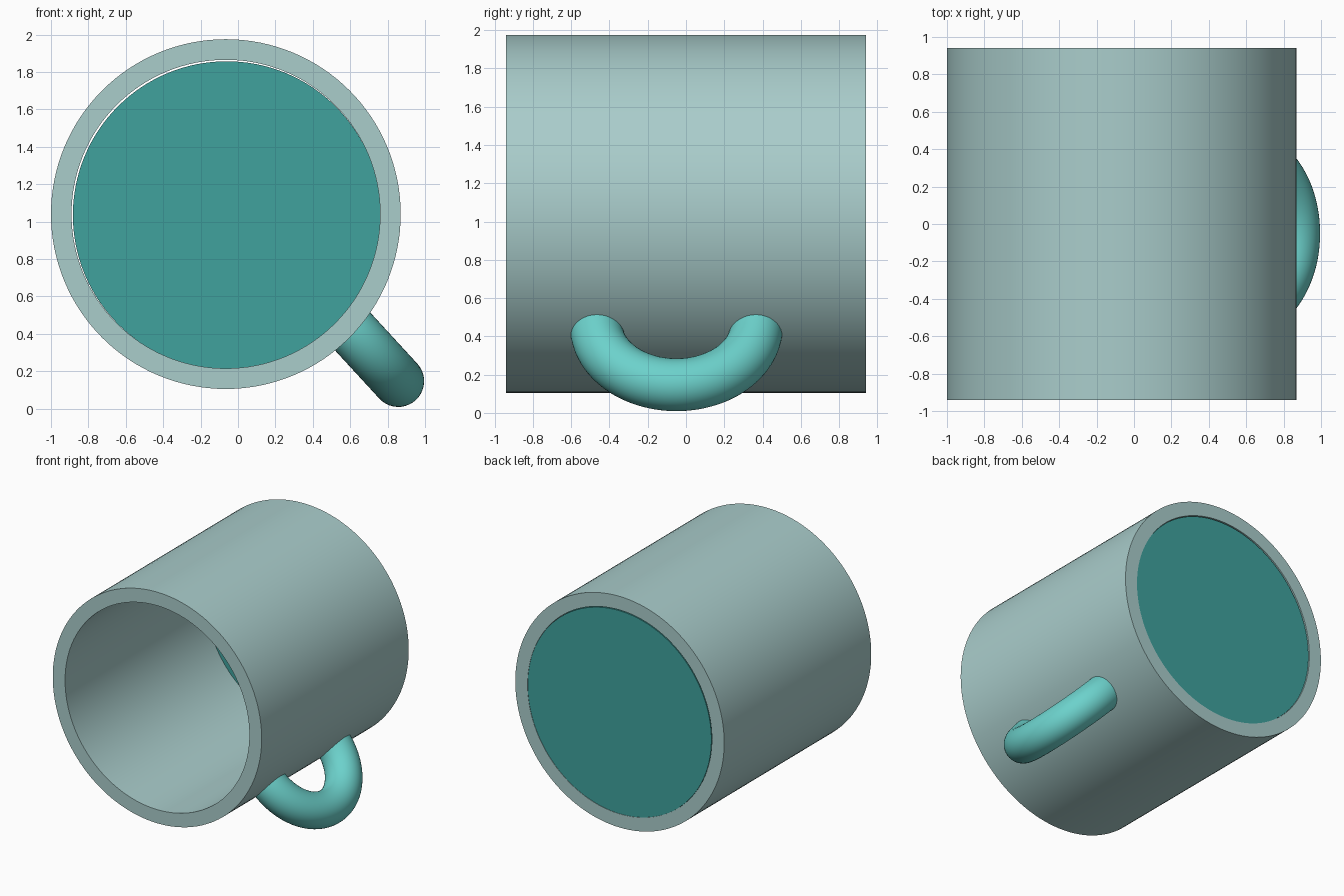
import bpy, bmesh, math
from mathutils import Vector, Matrix

if "Cube" in bpy.data.objects:
    bpy.data.objects.remove(bpy.data.objects["Cube"])


def finish(bm, name, color):
    bmesh.ops.remove_doubles(bm, verts=bm.verts, dist=1e-5)
    bmesh.ops.recalc_face_normals(bm, faces=bm.faces)
    mesh = bpy.data.meshes.new(name)
    bm.to_mesh(mesh)
    bm.free()
    ob = bpy.data.objects.new(name, mesh)
    bpy.context.collection.objects.link(ob)
    mat = bpy.data.materials.new(name + "_color")
    mat.diffuse_color = (*color, 1)
    mat.use_nodes = True
    mat.node_tree.nodes["Principled BSDF"].inputs["Base Color"].default_value = mat.diffuse_color
    mesh.materials.append(mat)
    bpy.ops.object.select_all(action='DESELECT')
    ob.select_set(True)
    bpy.context.view_layer.objects.active = ob
    bpy.ops.object.shade_smooth_by_angle(angle=math.radians(35))
    return ob


def lathe_y(name, profile, center, color, steps=128):
    """Spin a closed (radius, y) profile around the y axis."""
    bm = bmesh.new()
    vs = [bm.verts.new((r, y, 0)) for r, y in profile]
    es = [bm.edges.new((vs[i], vs[(i + 1) % len(vs)])) for i in range(len(vs))]
    bmesh.ops.spin(bm, geom=vs + es, cent=(0, 0, 0), axis=(0, 1, 0),
                   angle=math.tau, steps=steps)
    ob = finish(bm, name, color)
    ob.location = center
    return ob


# Mug wall: thick open tube lying along y
lathe_y("mug_wall", [(0.935, -0.94), (0.935, 0.94), (0.825, 0.94), (0.825, -0.94)],
        (-0.065, 0, 1.04), (0.40, 0.61, 0.60))

# Mug base: plug at the back end, a touch off-centre
bm = bmesh.new()
bmesh.ops.create_cone(bm, cap_ends=True, segments=128, radius1=0.823, radius2=0.823,
                      depth=0.09, matrix=Matrix.Rotation(math.pi / 2, 4, 'X'))
base = finish(bm, "mug_base", (0.05, 0.36, 0.34))
base.location = (-0.06, 0.892, 1.034)

# Handle: half ring whose ends are buried in the wall
R, r = 0.418, 0.138
bm = bmesh.new()
ring = bmesh.ops.create_circle(
    bm, segments=40, radius=r, cap_ends=False,
    matrix=Matrix.Translation((0, -R, 0)) @ Matrix.Rotation(math.pi / 2, 4, 'Y'))
bmesh.ops.spin(bm, geom=bm.verts[:] + bm.edges[:], cent=(0, 0, 0), axis=(0, 0, 1),
               angle=math.pi, steps=56)
bmesh.ops.holes_fill(bm, edges=[e for e in bm.edges if e.is_boundary], sides=0)
handle = finish(bm, "handle", (0.15, 0.64, 0.60))
tilt = math.radians(47.4)
handle.rotation_euler = (0, tilt, 0)
tip = Vector((0.857, -0.05, 0.147))
handle.location = tip - R * Vector((math.cos(tilt), 0, -math.sin(tilt)))
